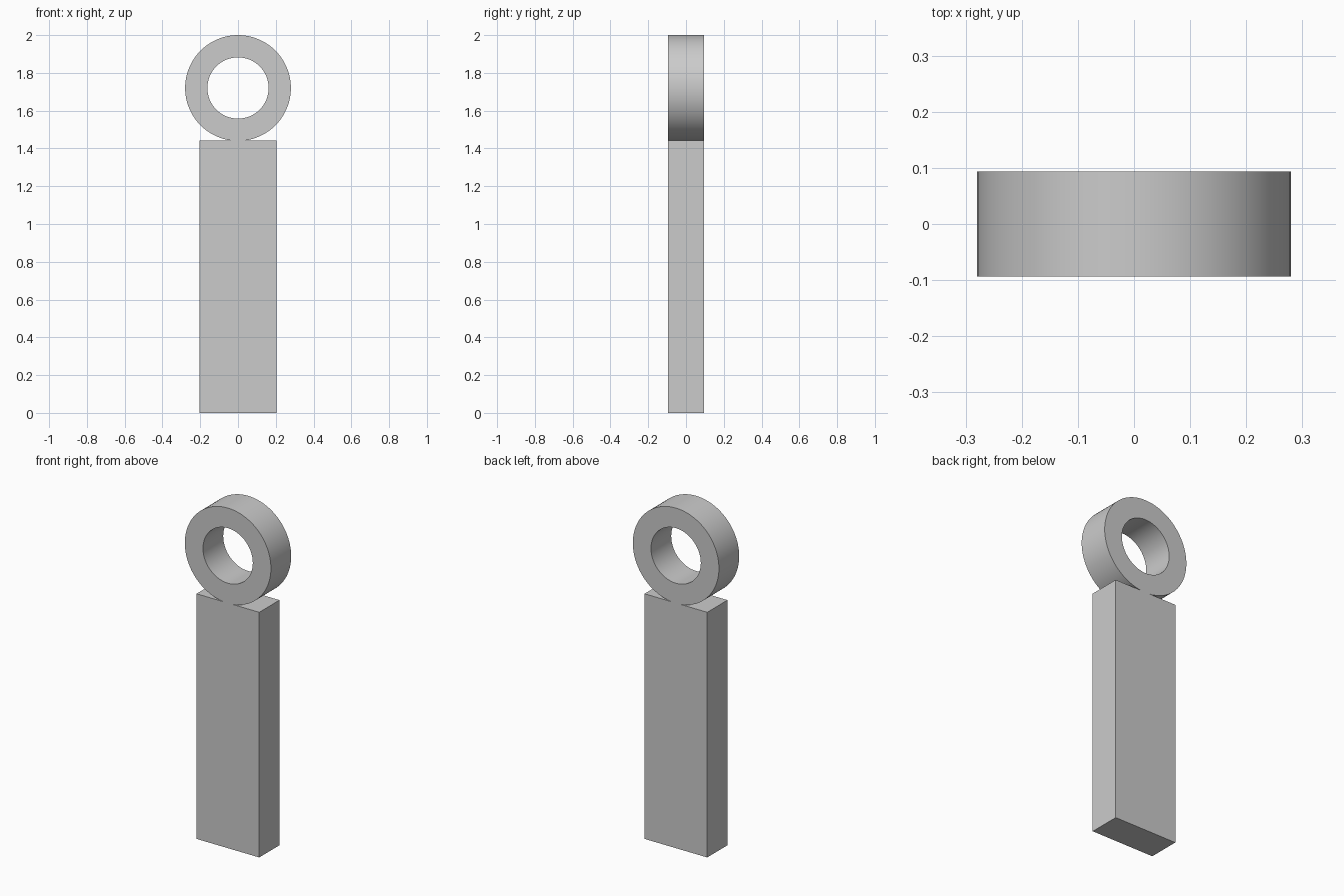
import bpy, bmesh, math
from mathutils import Vector

cube = bpy.data.objects.get("Cube")
if cube:
    bpy.data.objects.remove(cube, do_unlink=True)

HALF_DEPTH = 0.094
BAR_HALF_WIDTH, BAR_TOP = 0.204, 1.4415
RING_OUTER, RING_INNER, RING_Z = 0.28, 0.162, 1.72

# Single grey material
grey = bpy.data.materials.new("plain grey")
grey.use_nodes = True
colour = (0.6, 0.6, 0.6, 1)
grey.diffuse_color = colour
for node in grey.node_tree.nodes:
    if node.type == 'BSDF_PRINCIPLED':
        node.inputs["Base Color"].default_value = colour


def finish(bm, name):
    bmesh.ops.recalc_face_normals(bm, faces=bm.faces)
    mesh = bpy.data.meshes.new(name)
    bm.to_mesh(mesh)
    bm.free()
    mesh.materials.append(grey)
    obj = bpy.data.objects.new(name, mesh)
    bpy.context.collection.objects.link(obj)
    return obj


# Rectangular bar
bm = bmesh.new()
bmesh.ops.create_cube(bm, size=1)
bmesh.ops.scale(bm, vec=(2 * BAR_HALF_WIDTH, 2 * HALF_DEPTH, BAR_TOP), verts=bm.verts)
bmesh.ops.translate(bm, vec=(0, 0, BAR_TOP / 2), verts=bm.verts)
finish(bm, "bar")

# Ring: a rectangular section spun around the y axis
bm = bmesh.new()
section = [bm.verts.new((0, y, -r)) for r, y in (
    (RING_INNER, -HALF_DEPTH), (RING_OUTER, -HALF_DEPTH),
    (RING_OUTER, HALF_DEPTH), (RING_INNER, HALF_DEPTH))]
edges = [bm.edges.new((section[i], section[(i + 1) % 4])) for i in range(4)]
bmesh.ops.spin(bm, geom=section + edges, cent=(0, 0, 0), axis=(0, 1, 0),
               angle=math.tau, steps=96, use_merge=True)
bmesh.ops.remove_doubles(bm, verts=bm.verts, dist=0.0001)
bmesh.ops.translate(bm, vec=Vector((0, 0, RING_Z)), verts=bm.verts)
ring = finish(bm, "ring")

# Smooth curved walls with crisp rims
bpy.ops.object.select_all(action='DESELECT')
ring.select_set(True)
bpy.context.view_layer.objects.active = ring
bpy.ops.object.shade_smooth_by_angle(angle=math.radians(30))
